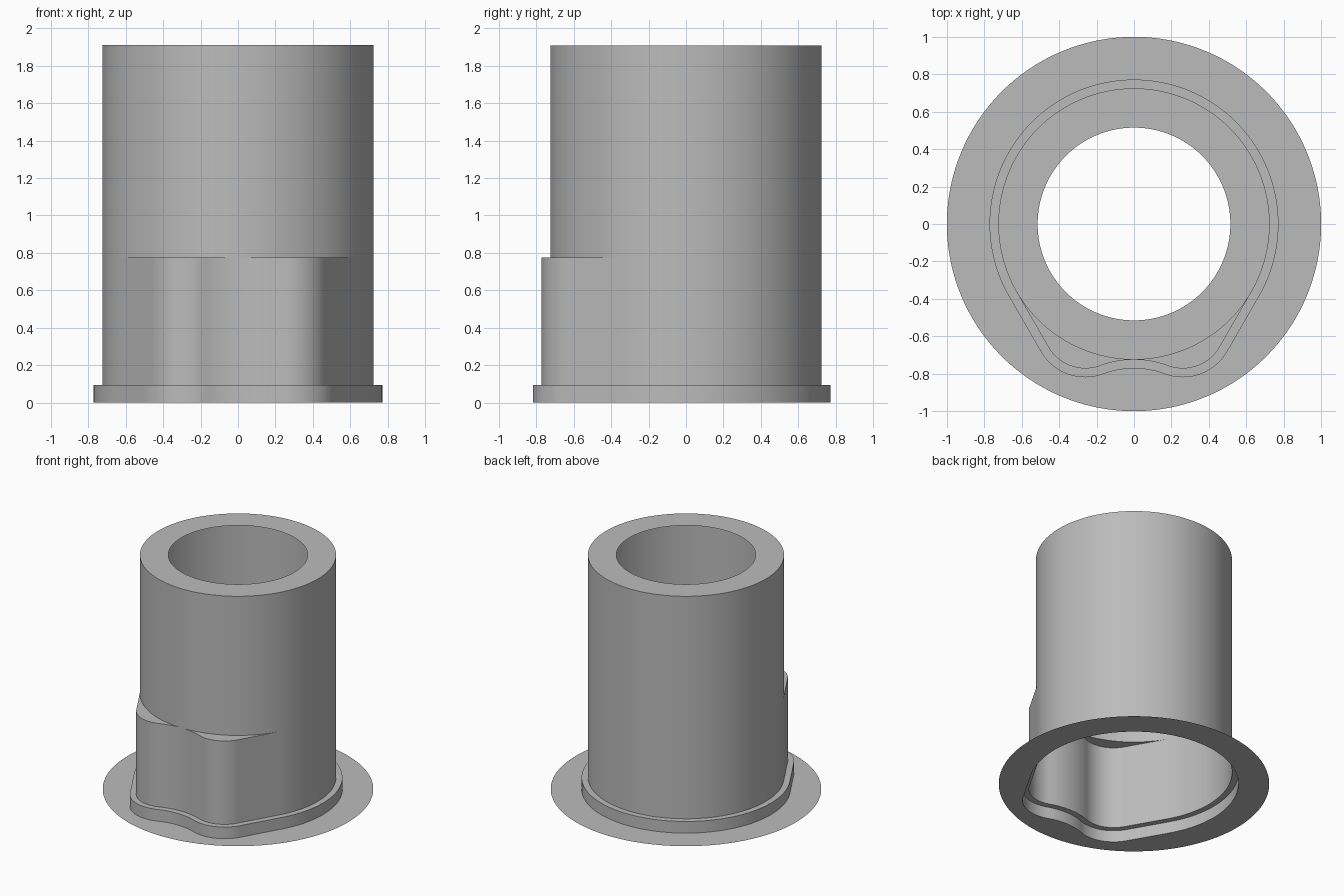
import bpy, bmesh, math
from mathutils import Vector

if "Cube" in bpy.data.objects:
    bpy.data.objects.remove(bpy.data.objects["Cube"], do_unlink=True)

# Main dimensions
R = 0.725            # tube radius
BORE = 0.515         # top opening radius
OFFSET = 0.047       # width of the base step
STEP_Z, LEDGE_Z, TOP_Z = 0.095, 0.775, 1.91
LOBE = Vector((0.26, -0.544))
LOBE_R = 0.228
TANGENT = math.radians(-30)

grey = bpy.data.materials.new("plain grey")
grey.use_nodes = True
colour = (0.5, 0.5, 0.5, 1)
grey.diffuse_color = colour
grey.node_tree.nodes["Principled BSDF"].inputs["Base Color"].default_value = colour


def arc(centre, radius, start, end, steps):
    return [centre + radius * Vector((math.cos(t), math.sin(t)))
            for t in (start + (end - start) * i / steps for i in range(steps + 1))]


def lobed_outline(grow):
    """Round outline with two front lobes and a shallow valley between them."""
    # Radius of the valley arc that is tangent to both lobes
    gap = R + LOBE.y
    valley_r = (LOBE.x ** 2 + gap ** 2 - LOBE_R ** 2) / (2 * (LOBE_R - gap))
    valley = Vector((0, -R - valley_r))
    to_lobe = LOBE - valley
    join = math.atan2(to_lobe.y, to_lobe.x)
    # Right half, from the front valley round to the back
    half = arc(valley, valley_r - grow, math.pi / 2, join, 12)
    half += arc(LOBE, LOBE_R + grow, join - math.pi, TANGENT, 28)[1:]
    back = arc(Vector((0, 0)), R + grow, TANGENT, math.pi / 2, 64)
    start = half[-1].copy()
    half += [start.lerp(back[0], i / 16) for i in range(1, 16)]
    half += back
    return half + [Vector((-p.x, p.y)) for p in half[-2:0:-1]]


def circle_like(outline, radius):
    return [p.normalized() * radius for p in outline]


def loft(name, rings):
    """Sheet through a list of (outline, height) rings."""
    bm = bmesh.new()
    rows = [[bm.verts.new((p.x, p.y, z)) for p in outline] for outline, z in rings]
    for low, high in zip(rows, rows[1:]):
        n = len(low)
        for i in range(n):
            j = (i + 1) % n
            bm.faces.new((low[i], low[j], high[j], high[i]))
    bmesh.ops.remove_doubles(bm, verts=bm.verts, dist=0.0001)
    mesh = bpy.data.meshes.new(name)
    bm.to_mesh(mesh)
    bm.free()
    mesh.materials.append(grey)
    obj = bpy.data.objects.new(name, mesh)
    bpy.context.collection.objects.link(obj)
    bpy.ops.object.select_all(action='DESELECT')
    obj.select_set(True)
    bpy.context.view_layer.objects.active = obj
    bpy.ops.object.shade_smooth_by_angle(angle=math.radians(30))
    return obj


inner = lobed_outline(0)
outer = lobed_outline(OFFSET)
tube = circle_like(inner, R)

# Flat round brim with the lobed opening
loft("brim", [(circle_like(outer, 1), 0), (outer, 0)])
# Low step around the foot
loft("base_step", [(outer, 0), (outer, STEP_Z), (inner, STEP_Z)])
# Lobed lower body, closed by the two small ledges
loft("lower_body", [(inner, STEP_Z), (inner, LEDGE_Z), (tube, LEDGE_Z)])
# Round upper tube with its flat open top
loft("upper_tube", [(tube, LEDGE_Z), (tube, TOP_Z), (circle_like(inner, BORE), TOP_Z)])
